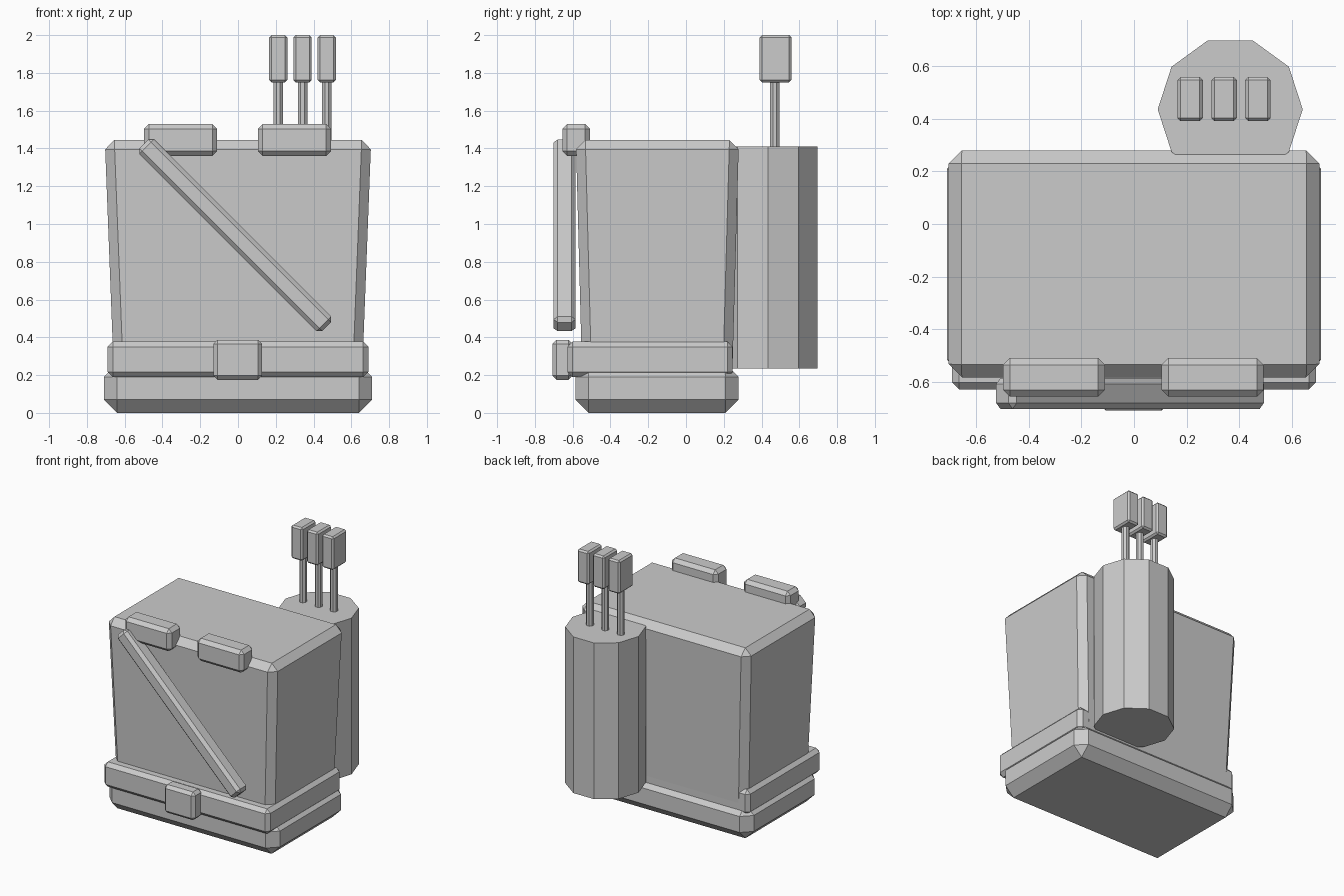
import bpy, bmesh, math
from mathutils import Matrix

if "Cube" in bpy.data.objects:
    bpy.data.objects.remove(bpy.data.objects["Cube"])


def finish(name, bm, bevel=0.0):
    if bevel:
        bmesh.ops.bevel(bm, geom=bm.edges[:], offset=bevel, segments=1,
                        affect='EDGES', clamp_overlap=True)
    bmesh.ops.recalc_face_normals(bm, faces=bm.faces)
    mesh = bpy.data.meshes.new(name)
    bm.to_mesh(mesh)
    bm.free()
    ob = bpy.data.objects.new(name, mesh)
    bpy.context.collection.objects.link(ob)
    return ob


def box(name, x, y, z, bevel, bottom=None):
    """Chamfered box from ranges; bottom=(x range, y range) tapers it."""
    bm = bmesh.new()
    bmesh.ops.create_cube(bm, size=1)
    for v in bm.verts:
        low = v.co.z < 0
        rx, ry = bottom if (bottom and low) else (x, y)
        v.co = (rx[v.co.x > 0], ry[v.co.y > 0], z[not low])
    return finish(name, bm, bevel)


def prism(name, sides, radius, x, y, z, turn):
    bm = bmesh.new()
    bmesh.ops.create_cone(bm, cap_ends=True, segments=sides, radius1=radius,
                          radius2=radius, depth=z[1] - z[0])
    bmesh.ops.transform(bm, verts=bm.verts, matrix=Matrix.Translation(
        (x, y, sum(z) / 2)) @ Matrix.Rotation(turn, 4, 'Z'))
    return finish(name, bm)


# tapered torso, lower base and belt
box("torso", (-0.705, 0.705), (-0.583, 0.28), (0.2, 1.445), 0.05,
    bottom=((-0.657, 0.657), (-0.55, 0.245)))
box("base", (-0.71, 0.71), (-0.585, 0.278), (0.0, 0.26), 0.07)
box("belt", (-0.69, 0.69), (-0.628, 0.247), (0.19, 0.377), 0.027)
box("buckle", (-0.13, 0.127), (-0.707, -0.6), (0.175, 0.387), 0.022)

# shoulder clips on the top front edge
for side, x in (("left", (-0.497, -0.11)), ("right", (0.105, 0.492))):
    box("shoulder_clip_" + side, x, (-0.655, -0.508), (1.36, 1.53), 0.026)

# diagonal chest strap
strap = box("chest_strap", (-0.685, 0.685), (-0.058, 0.058),
            (-0.055, 0.055), 0.022)
strap.location = (-0.015, -0.643, 0.94)
strap.rotation_euler = (0, math.radians(45), 0)

# ten-sided quiver on the back
prism("quiver", 10, 0.275, 0.365, 0.435, (0.235, 1.41), math.pi / 10 * 5)

# arrows standing in the quiver
for i, x in enumerate((0.213, 0.342, 0.47)):
    prism(f"arrow_shaft_{i}", 8, 0.027, x, 0.47, (1.35, 1.77), math.pi / 8)
    box(f"arrow_fletching_{i}", (x - 0.048, x + 0.048), (0.39, 0.558),
        (1.75, 2.0), 0.012)
